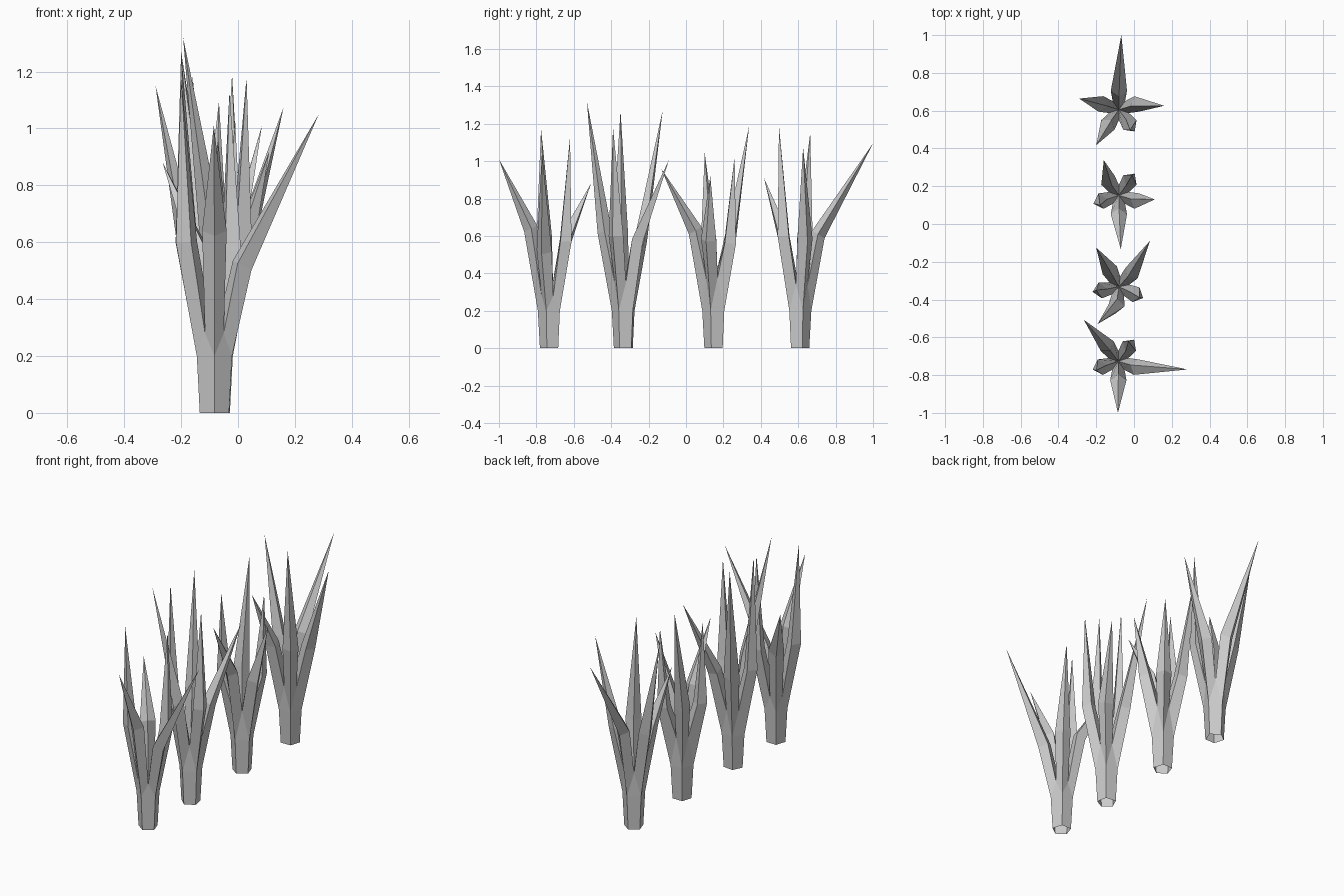
import bpy, bmesh, math
from mathutils import Vector

cube = bpy.data.objects.get("Cube")
if cube:
    bpy.data.objects.remove(cube)

leaf_grey = bpy.data.materials.new("leaf_grey")
leaf_grey.use_nodes = True
colour = (0.6, 0.6, 0.6, 1)
leaf_grey.diffuse_color = colour
leaf_grey.node_tree.nodes["Principled BSDF"].inputs["Base Color"].default_value = colour

SIDES = 5
STEP = math.tau / SIDES


def polar(centre, radius, angle, z):
    return Vector((centre[0] + radius * math.cos(angle),
                   centre[1] + radius * math.sin(angle), z))


def plant(name, centre, start, notch_z, blades):
    """Five-sided stem that splits into one pointed blade per corner."""
    bm = bmesh.new()
    angles = [math.radians(start) + i * STEP for i in range(SIDES)]

    # stem rings, notches between the blades, and the heart of the plant
    foot = [bm.verts.new(polar(centre, 0.054, a, 0)) for a in angles]
    collar = [bm.verts.new(polar(centre, 0.065, a, 0.2)) for a in angles]
    notch = [bm.verts.new(polar(centre, 0.056, a + STEP / 2, notch_z)) for a in angles]
    heart = bm.verts.new(polar(centre, 0, 0, notch_z - 0.02))

    for i, (a, (tip_at, mid_z)) in enumerate(zip(angles, blades)):
        j = (i + 1) % SIDES
        bm.faces.new((foot[i], foot[j], collar[j], collar[i]))
        bm.faces.new((collar[i], collar[j], notch[i]))

        # diamond section at the blade's widest point, square to its lean
        mid = polar(centre, 0.1, a, mid_z)
        axis = (Vector(tip_at) - mid).normalized()
        out = Vector((math.cos(a), math.sin(a), 0))
        out = (out - axis * out.dot(axis)).normalized()
        side = axis.cross(out)
        outer, left, inner, right = [
            bm.verts.new(mid + v) for v in
            (out * 0.042, side * 0.043, out * -0.036, side * -0.043)]

        # lower blade
        before, after = notch[i - 1], notch[i]
        bm.faces.new((collar[i], after, left, outer))
        bm.faces.new((before, collar[i], outer, right))
        bm.faces.new((after, heart, inner, left))
        bm.faces.new((heart, before, right, inner))

        # point
        tip = bm.verts.new(tip_at)
        ring = (outer, left, inner, right)
        for k in range(4):
            bm.faces.new((ring[k], ring[(k + 1) % 4], tip))

    bmesh.ops.recalc_face_normals(bm, faces=bm.faces)
    mesh = bpy.data.meshes.new(name)
    bm.to_mesh(mesh)
    bm.free()
    mesh.materials.append(leaf_grey)
    bpy.context.collection.objects.link(bpy.data.objects.new(name, mesh))


# each blade: tip position, height of widest point (counter-clockwise from start)
plant("front_plant", (-0.083, -0.727), 270, 0.28, [
    ((-0.085, -1.0, 1.01), 0.64),
    ((0.284, -0.77, 1.05), 0.52),
    ((-0.03, -0.62, 1.13), 0.57),
    ((-0.265, -0.508, 0.88), 0.58),
    ((-0.2, -0.775, 1.175), 0.6)])

plant("front_middle_plant", (-0.08, -0.332), 263, 0.35, [
    ((-0.193, -0.53, 1.32), 0.62),
    ((0.03, -0.39, 1.18), 0.6),
    ((0.084, -0.09, 1.01), 0.58),
    ((-0.2, -0.125, 1.27), 0.58),
    ((-0.2, -0.35, 1.27), 0.6)])

plant("back_middle_plant", (-0.08, 0.152), 270, 0.38, [
    ((-0.07, -0.133, 0.96), 0.63),
    ((0.11, 0.13, 0.92), 0.58),
    ((-0.01, 0.26, 1.025), 0.56),
    ((-0.16, 0.338, 1.19), 0.58),
    ((-0.18, 0.1, 1.045), 0.58)])

plant("back_plant", (-0.08, 0.605), 90, 0.34, [
    ((-0.067, 1.0, 1.095), 0.61),
    ((-0.29, 0.664, 1.15), 0.6),
    ((-0.2, 0.417, 0.91), 0.6),
    ((-0.021, 0.497, 1.19), 0.6),
    ((0.16, 0.626, 1.074), 0.58)])
